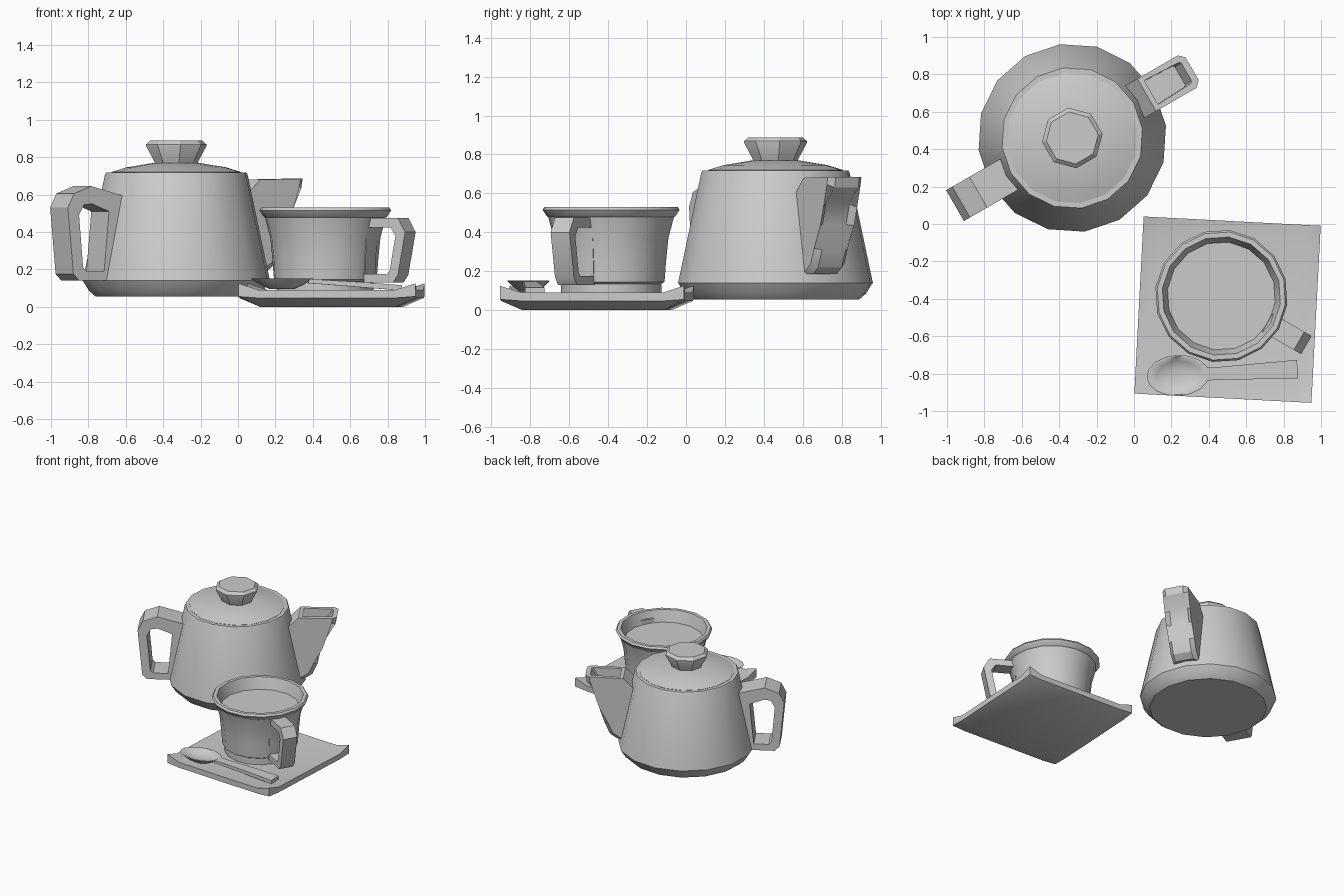
import bpy, bmesh, math
from mathutils import Matrix, Vector

if "Cube" in bpy.data.objects:
    bpy.data.objects.remove(bpy.data.objects["Cube"])

POT = (-0.33, 0.46, 0)
CUP = (0.467, -0.385, 0)


def finish(bm, name, loc=(0, 0, 0), deg=0, smooth=30):
    bmesh.ops.recalc_face_normals(bm, faces=bm.faces[:])
    bm.transform(Matrix.Translation(loc) @ Matrix.Rotation(math.radians(deg), 4, 'Z'))
    me = bpy.data.meshes.new(name)
    bm.to_mesh(me)
    bm.free()
    ob = bpy.data.objects.new(name, me)
    bpy.context.collection.objects.link(ob)
    bpy.ops.object.select_all(action='DESELECT')
    ob.select_set(True)
    bpy.context.view_layer.objects.active = ob
    bpy.ops.object.shade_smooth_by_angle(angle=math.radians(smooth))
    return ob


def loft(bm, rings, closed=False):
    """Bridge vertex rings; cap both ends unless closed into a loop."""
    vs = [[bm.verts.new(p) for p in r] for r in rings]
    pairs = list(zip(vs, vs[1:])) + ([(vs[-1], vs[0])] if closed else [])
    for a, b in pairs:
        for i in range(len(a)):
            j = (i + 1) % len(a)
            bm.faces.new((a[i], a[j], b[j], b[i]))
    if not closed:
        bm.faces.new(vs[0])
        bm.faces.new(vs[-1])
    return vs


def lathe(name, profile, sides, loc, deg):
    bm = bmesh.new()
    ang = [2 * math.pi * i / sides for i in range(sides)]
    loft(bm, [[(r * math.cos(a), r * math.sin(a), z) for a in ang] for r, z in profile])
    return finish(bm, name, loc, deg)


def ring_handle(name, outer, inner, w, loc, deg):
    """Flat-sided loop handle, profiles given as (distance from axis, z)."""
    bm = bmesh.new()
    rings = [[(so, -w, zo), (so, w, zo), (si, w, zi), (si, -w, zi)]
             for (so, zo), (si, zi) in zip(outer, inner)]
    loft(bm, rings, closed=True)
    return finish(bm, name, loc, deg)


# Teapot body, lid and knob
lathe("teapot_body", [(0.435, 0.055), (0.47, 0.085), (0.505, 0.14), (0.49, 0.21), (0.385, 0.705),
                      (0.378, 0.718), (0.345, 0.718), (0.34, 0.70)], 16, POT, 30)
lathe("teapot_lid", [(0.35, 0.70), (0.35, 0.72), (0.27, 0.745), (0.13, 0.768)], 16, POT, 30)
lathe("lid_knob", [(0.11, 0.75), (0.12, 0.78), (0.163, 0.86), (0.163, 0.868), (0.14, 0.888)], 8, POT, 7.5)

# Teapot handle
ring_handle("teapot_handle",
            [(0.37, 0.59), (0.58, 0.645), (0.686, 0.605), (0.724, 0.53),
             (0.69, 0.175), (0.655, 0.14), (0.46, 0.14)],
            [(0.47, 0.51), (0.575, 0.55), (0.625, 0.545), (0.655, 0.49),
             (0.63, 0.21), (0.61, 0.19), (0.50, 0.19)],
            0.095, POT, 210)

# Teapot spout: extruded profile, chamfered front corners, sunken opening
spout = [(0.32, 0.55), (0.36, 0.58), (0.46, 0.68), (0.74, 0.685), (0.73, 0.63), (0.64, 0.545),
         (0.605, 0.44), (0.60, 0.31), (0.56, 0.22), (0.51, 0.185), (0.40, 0.185)]
bm = bmesh.new()
loft(bm, [[(s, y, z) for s, z in spout] for y in (-0.1, 0.1)])
edges = [e for e in bm.edges if abs(e.verts[0].co.y - e.verts[1].co.y) < 0.01
         and all(v.co.x > 0.5 for v in e.verts)]
bmesh.ops.bevel(bm, geom=edges, offset=0.03, segments=1, affect='EDGES')
bmesh.ops.recalc_face_normals(bm, faces=bm.faces[:])
top = max((f for f in bm.faces if f.normal.z > 0.95), key=lambda f: f.calc_area())
bmesh.ops.inset_individual(bm, faces=[top], thickness=0.038)
hole = bmesh.ops.extrude_face_region(bm, geom=[top])
bmesh.ops.translate(bm, vec=(-0.04, 0, -0.07),
                    verts=[g for g in hole["geom"] if isinstance(g, bmesh.types.BMVert)])
if top.is_valid:
    bmesh.ops.delete(bm, geom=[top], context='FACES_ONLY')
finish(bm, "teapot_spout", POT, 30)

# Cup with filled interior, and its handle
lathe("cup", [(0.26, 0.085), (0.26, 0.135), (0.277, 0.145), (0.285, 0.25), (0.297, 0.37), (0.326, 0.478),
              (0.333, 0.482), (0.355, 0.515), (0.345, 0.53), (0.318, 0.53), (0.305, 0.49),
              (0.29, 0.44)], 16, CUP, -30)
ring_handle("cup_handle",
            [(0.285, 0.475), (0.48, 0.475), (0.525, 0.40), (0.48, 0.17), (0.45, 0.13), (0.27, 0.13)],
            [(0.29, 0.425), (0.435, 0.425), (0.465, 0.38), (0.43, 0.195), (0.415, 0.175), (0.275, 0.175)],
            0.056, CUP, -30)

# Square saucer with upturned edges and higher corners
bm = bmesh.new()
us = (-1, -0.77, 0.77, 1)
top_z, low_z = (0.085, 0.09, 0.125), (0.0, 0.047, 0.055)
grids = []
for zs in (low_z, top_z):
    grids.append([[bm.verts.new((0.474 * u, 0.474 * v, zs[(abs(u) == 1) + (abs(v) == 1)]))
                   for v in us] for u in us])
for g in grids:
    for i in range(3):
        for j in range(3):
            bm.faces.new((g[i][j], g[i + 1][j], g[i + 1][j + 1], g[i][j + 1]))
rim = [(i, 0) for i in range(3)] + [(3, j) for j in range(3)] + \
      [(i, 3) for i in (3, 2, 1)] + [(0, j) for j in (3, 2, 1)]
lo, hi = grids
for (a, b), (c, d) in zip(rim, rim[1:] + rim[:1]):
    bm.faces.new((lo[a][b], lo[c][d], hi[c][d], hi[a][b]))
finish(bm, "saucer", (0.5, -0.458, 0), -3)

# Spoon bowl: stacked ellipses, outside up to the rim then down into the hollow
bm = bmesh.new()
ang = [2 * math.pi * i / 16 for i in range(16)]
loft(bm, [[(0.167 * k * math.cos(a), 0.11 * k * math.sin(a), z) for a in ang]
          for k, z in ((0.4, 0.095), (0.72, 0.12), (1.0, 0.15), (0.93, 0.152), (0.7, 0.132), (0.35, 0.118))])
finish(bm, "spoon_bowl", (0.235, -0.81, 0), 3, 50)

# Spoon handle: slim bar that widens and drops toward its end
bm = bmesh.new()
bar = [(0.14, 0.035, 0.125, 0.148), (0.22, 0.034, 0.12, 0.144), (0.45, 0.043, 0.102, 0.13),
       (0.64, 0.05, 0.087, 0.115)]
loft(bm, [[(x, -w, a), (x, w, a), (x, w, b), (x, -w, b)] for x, w, a, b in bar])
finish(bm, "spoon_handle", (0.235, -0.81, 0), 3)
